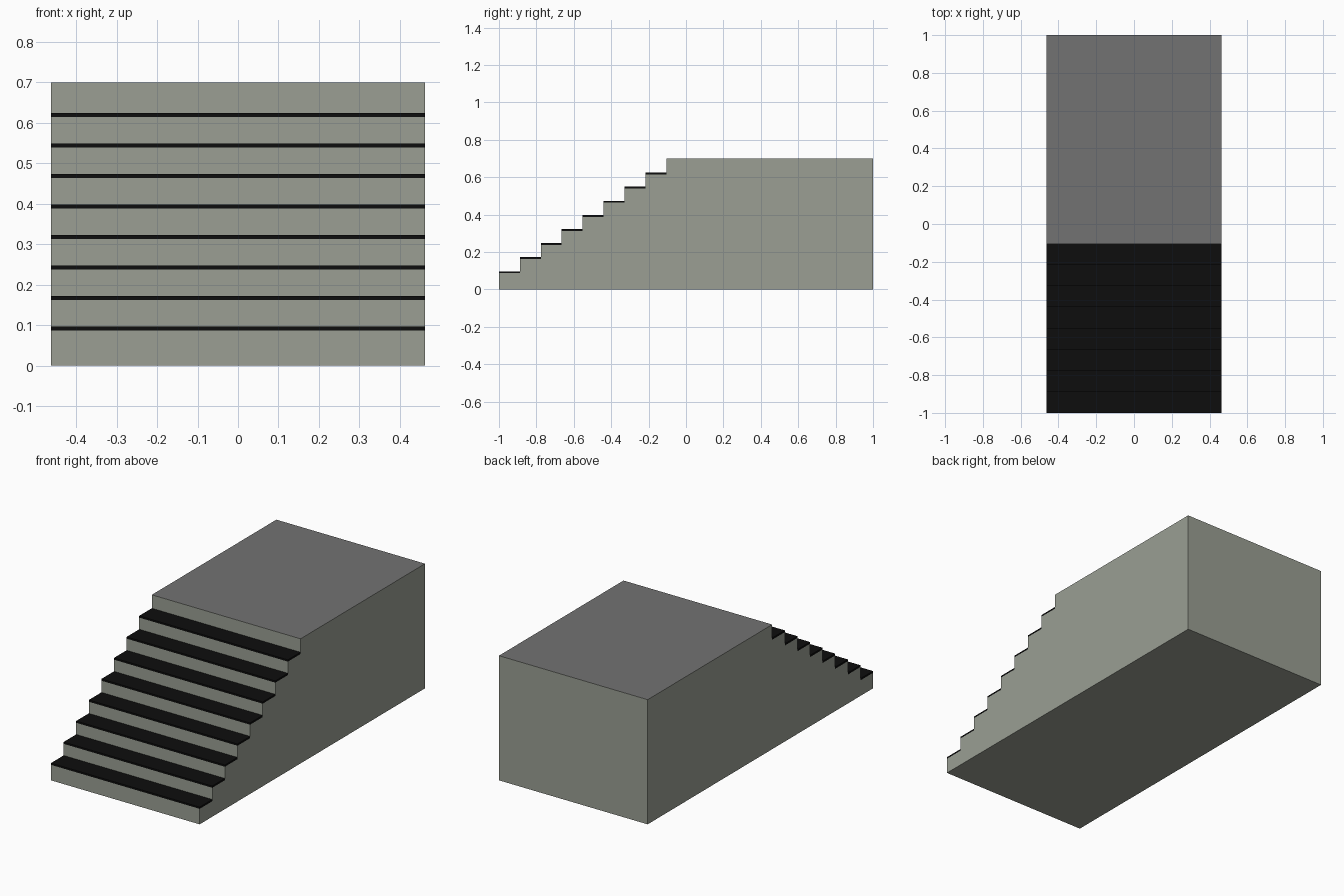
import bpy, bmesh

if "Cube" in bpy.data.objects:
    bpy.data.objects.remove(bpy.data.objects["Cube"])

HALF_W = 0.462
STEPS = 8
Y0, Y_TOP = -1.0, -0.105
Z0, Z_TOP = 0.097, 0.70
RUN = (Y_TOP - Y0) / STEPS
RISE = (Z_TOP - Z0) / STEPS
SLAB = 0.01


def material(name, color):
    m = bpy.data.materials.new(name)
    m.diffuse_color = (*color, 1)
    m.use_nodes = True
    m.node_tree.nodes["Principled BSDF"].inputs["Base Color"].default_value = m.diffuse_color
    return m


concrete = material("concrete", (0.325, 0.345, 0.295))
paving = material("paving", (0.17, 0.17, 0.17))
rubber = material("black_tread", (0.004, 0.004, 0.004))


def extrude_profile(name, profile, mats):
    """Extrude a closed (y, z) outline across the full width."""
    bm = bmesh.new()
    face = bm.faces.new([bm.verts.new((-HALF_W, y, z)) for y, z in profile])
    ext = bmesh.ops.extrude_face_region(bm, geom=[face], use_keep_orig=True)
    verts = [g for g in ext["geom"] if isinstance(g, bmesh.types.BMVert)]
    bmesh.ops.translate(bm, verts=verts, vec=(2 * HALF_W, 0, 0))
    bmesh.ops.recalc_face_normals(bm, faces=bm.faces)
    # platform top gets the second material when there is one
    if len(mats) > 1:
        for f in bm.faces:
            if f.normal.z > 0.9 and f.calc_center_median().z > Z_TOP - 0.001:
                f.material_index = 1
    mesh = bpy.data.meshes.new(name)
    bm.to_mesh(mesh)
    bm.free()
    for m in mats:
        mesh.materials.append(m)
    obj = bpy.data.objects.new(name, mesh)
    bpy.context.collection.objects.link(obj)


# Solid stair block: stepped front rising to a flat platform
outline = [(1, 0), (Y0, 0)]
for i in range(STEPS):
    z = Z0 + i * RISE - SLAB
    outline += [(Y0 + i * RUN, z), (Y0 + (i + 1) * RUN, z)]
outline += [(Y_TOP, Z_TOP), (1, Z_TOP)]
extrude_profile("stair_block", outline, [concrete, paving])

# Thin black tread on every step
for i in range(STEPS):
    ya, yb = Y0 + i * RUN, Y0 + (i + 1) * RUN
    zb, zt = Z0 + i * RISE - SLAB, Z0 + i * RISE
    extrude_profile(f"tread_{i + 1}", [(ya, zb), (yb, zb), (yb, zt), (ya, zt)], [rubber])
